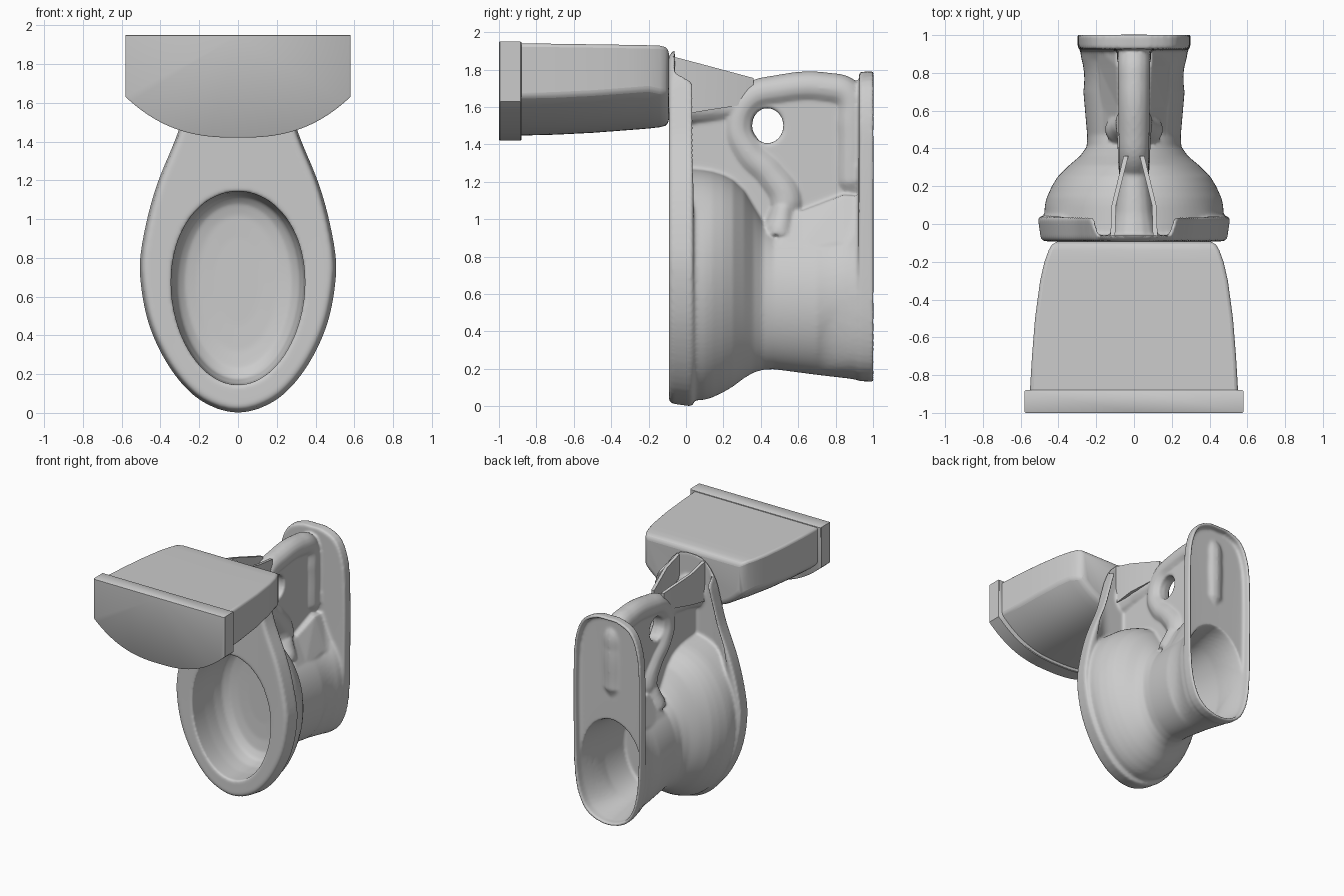
import bpy, bmesh, math

if "Cube" in bpy.data.objects:
    bpy.data.objects.remove(bpy.data.objects["Cube"])

N = 48  # samples per half outline


def activate(obj):
    bpy.ops.object.select_all(action='DESELECT')
    obj.select_set(True)
    bpy.context.view_layer.objects.active = obj


def loft(name, rings, bevel=0, angle=40):
    """Skin a closed surface through rings of equal length, capped at both ends."""
    bm = bmesh.new()
    vs = [[bm.verts.new(p) for p in r] for r in rings]
    k = len(vs[0])
    for a, b in zip(vs, vs[1:]):
        for i in range(k):
            j = (i + 1) % k
            bm.faces.new((a[i], a[j], b[j], b[i]))
    bm.faces.new(vs[0])
    bm.faces.new(vs[-1])
    bmesh.ops.recalc_face_normals(bm, faces=bm.faces)
    me = bpy.data.meshes.new(name)
    bm.to_mesh(me)
    bm.free()
    obj = bpy.data.objects.new(name, me)
    bpy.context.collection.objects.link(obj)
    activate(obj)
    bpy.ops.object.shade_smooth_by_angle(angle=math.radians(angle))
    if bevel:
        m = obj.modifiers.new("bevel", 'BEVEL')
        m.width, m.segments, m.limit_method = bevel, 3, 'ANGLE'
        m.angle_limit = math.radians(35)
    return obj


def mirror_ring(half):
    return half + [(-x, z) for x, z in half[-2:0:-1]]


def spline_outline(pts):
    """Smooth, evenly spaced closed outline from a half profile of (x, z)."""
    p = [(-pts[1][0], pts[1][1])] + pts + [(-pts[-2][0], pts[-2][1])]
    dense = []
    for i in range(1, len(p) - 2):
        for s in range(20):
            t = s / 20
            dense.append(tuple(
                0.5 * (2*b + (c-a)*t + (2*a-5*b+4*c-d)*t*t + (3*b-a-3*c+d)*t**3)
                for a, b, c, d in zip(p[i-1], p[i], p[i+1], p[i+2])))
    dense.append(pts[-1])
    cum = [0]
    for a, b in zip(dense, dense[1:]):
        cum.append(cum[-1] + math.dist(a, b))
    half, j = [], 0
    for i in range(N + 1):
        s = cum[-1] * i / N
        while j < len(cum) - 2 and cum[j + 1] < s:
            j += 1
        f = (s - cum[j]) / (cum[j + 1] - cum[j])
        half.append(tuple(a + (b - a) * f for a, b in zip(dense[j], dense[j + 1])))
    return mirror_ring(half)


def oval(y, z0, z1, w, egg=0.0):
    half = []
    for i in range(N + 1):
        t = math.pi * i / N
        half.append((w * math.sin(t), (z0 + z1) / 2 - (z1 - z0) / 2 * math.cos(t)
                     + egg * math.sin(t) ** 2))
    return place(mirror_ring(half), y)


def place(ring, y):
    return [(x, y(z) if callable(y) else y, z) for x, z in ring]


def inset(ring, d):
    w = max(x for x, z in ring)
    z0, z1 = min(z for x, z in ring), max(z for x, z in ring)
    c, h = (z0 + z1) / 2, (z1 - z0) / 2
    return [(x * (1 - d / w), c + (z - c) * (1 - d / h)) for x, z in ring]


def drop(za, zb, top=0.04, low=-0.06):
    """Depth that steps from top to low as z passes from za to zb."""
    def y(z):
        t = min(1, max(0, (z - za) / (zb - za)))
        return top + (low - top) * t * t * (3 - 2 * t)
    return y


def skirt(ring, z1, zs=.6):
    """Foot outline below zs, closed by a rounded top at z1."""
    zt = max(z for x, z in ring)
    out = []
    for x, z in ring:
        if z > zs:
            s = math.sin((z - zs) / (zt - zs) * math.pi / 2)
            z = zs + (z1 - zs) * s
            x = math.copysign(.295 * math.sqrt(max(0, 1 - s * s)), x)
        out.append((x, z))
    return out


# Bowl, rim, hollow deck, pedestal skirt and foot as one continuous skin
rim = spline_outline([(0, 0), (.13, .03), (.25, .108), (.37, .26), (.465, .47), (.507, .72),
                      (.487, .92), (.422, 1.17), (.317, 1.43), (.267, 1.6), (.217, 1.76),
                      (.12, 1.88), (0, 1.905)])
foot = spline_outline([(0, .13), (.15, .17), (.24, .28), (.29, .5), (.3, .9), (.3, 1.3),
                       (.285, 1.55), (.22, 1.72), (.1, 1.785), (0, 1.79)])
rings = [oval(*a) for a in [
    (.305, .45, .9, .12), (.3, .32, 1.02, .21, .01), (.285, .23, 1.08, .275, .02),
    (.25, .175, 1.12, .315, .03), (.17, .152, 1.135, .337, .03), (.06, .145, 1.14, .345, .03),
    (-.075, .145, 1.143, .345, .03), (-.09, .145, 1.14, .342, .03)]]
rings += [
    place(inset(rim, .03), -.092),
    place(inset(rim, .014), -.075),
    place(rim, drop(1.73, 1.78, .02, -.065)),
    place(inset(rim, .004), drop(1.73, 1.78)),
    place(inset(rim, .022), drop(1.73, 1.78)),
    place(inset(rim, .04), drop(1.2, 1.4)),
    [(x, drop(1.05, 1.24)(z), z) for x, _, z in oval(0, .03, 1.28, .475, .06)]]
rings += [oval(*a) for a in [
    (.1, .035, 1.265, .472, .05), (.14, .047, 1.258, .462, .05), (.2, .075, 1.24, .435, .045),
    (.25, .105, 1.215, .405, .04), (.31, .15, 1.16, .345, .02), (.36, .18, 1.08, .285),
    (.41, .195, 1.0, .25), (.47, .198, .95, .248), (.7, .168, .95, .268)]]
rings += [
    place(inset(skirt(foot, 1.0), .018), .87),
    place(inset(skirt(foot, 1.05), .01), .92),
    place(inset(foot, .005), .925),
    place(inset(foot, .003), .95), place(foot, 1.005),
    place(inset(foot, .022), 1.005), place(inset(foot, .026), .95),
    place(inset(skirt(foot, .98), .028), .945),
    oval(.7, .2, .915, .238), oval(.47, .235, .89, .215)]
body = loft("bowl_and_pedestal", rings)


# Tank and lid: flat top with a curved belly
def tank_ring(y, w, zb, zt, rise=.21):
    half = [(w * i / 20, zb + rise * (i / 20) ** 2.6) for i in range(21)]
    return place(mirror_ring(half + [(w, zt), (0, zt)]), y)


loft("tank", [tank_ring(*a) for a in [
    (-.9, .552, 1.447, 1.94), (-.7, .54, 1.452, 1.938), (-.5, .524, 1.462, 1.935),
    (-.3, .497, 1.477, 1.932), (-.2, .474, 1.485, 1.93), (-.14, .452, 1.492, 1.928, .19),
    (-.11, .435, 1.5, 1.92, .18), (-.092, .405, 1.515, 1.905, .17)]], bevel=.018)
loft("tank_lid", [tank_ring(*a) for a in [
    (-1, .574, 1.426, 1.946), (-.995, .58, 1.42, 1.95), (-.885, .58, 1.42, 1.95),
    (-.88, .575, 1.425, 1.946)]])


# Curves converted to mesh
def curve_object(name, dims):
    cu = bpy.data.curves.new(name, 'CURVE')
    cu.dimensions = dims
    obj = bpy.data.objects.new(name, cu)
    bpy.context.collection.objects.link(obj)
    return obj, cu


def to_mesh(obj):
    activate(obj)
    bpy.ops.object.convert(target='MESH')
    return bpy.context.view_layer.objects.active


def pipe(name, pts, depth=.1):
    """Round tube through (y, z, radius) points on the centre plane."""
    obj, cu = curve_object(name, '3D')
    cu.bevel_depth, cu.bevel_resolution, cu.resolution_u = depth, 6, 10
    cu.use_fill_caps = True
    sp = cu.splines.new('BEZIER')
    sp.bezier_points.add(len(pts) - 1)
    for b, (y, z, r) in zip(sp.bezier_points, pts):
        b.co, b.radius = (0, y, z), r / depth
        b.handle_left_type = b.handle_right_type = 'AUTO'
    return to_mesh(obj)


def plate(name, loops, half_width):
    """Flat plate in the y-z plane; further loops are holes."""
    obj, cu = curve_object(name, '2D')
    cu.fill_mode, cu.extrude = 'BOTH', half_width
    for pts in loops:
        sp = cu.splines.new('POLY')
        sp.points.add(len(pts) - 1)
        for q, (y, z) in zip(sp.points, pts):
            q.co = (y, z, 0, 1)
        sp.use_cyclic_u = True
    obj.rotation_euler = (math.pi / 2, 0, math.pi / 2)
    return to_mesh(obj)


# Trapway: up from the bowl, over the bend and down behind
parts = [pipe("trapway", [
    (.5, 1.0, .085), (.535, 1.09, .1), (.45, 1.24, .09), (.33, 1.36, .085), (.275, 1.5, .08),
    (.34, 1.64, .08), (.5, 1.69, .083), (.75, 1.7, .085), (.865, 1.66, .088),
    (.885, 1.5, .092), (.885, 1.2, .09), (.89, 1.14, .06)])]
# Flared neck where the trapway leaves the bowl
parts.append(loft("trapway_neck", [
    [(r * math.cos(t) * .95, y + r * .62 * math.sin(t), z)
     for t in [2 * math.pi * i / 40 for i in range(40)]]
    for y, z, r in [(.5, .92, .165), (.5, .965, .155), (.51, 1.01, .135), (.52, 1.07, .112)]]))
# Water inlet from deck to trapway
parts.append(pipe("water_inlet", [(-.065, 1.6, .13), (.06, 1.6, .1), (.3, 1.6, .07)]))
# Central web with the through hole, and the saddle on the pedestal
hole = [(.435 + .086 * math.cos(a), 1.5 + .094 * math.sin(a))
        for a in [2 * math.pi * i / 32 for i in range(32)]]
parts.append(plate("web", [[(-.065, 1.24), (.25, 1.18), (.42, .96), (.93, 1.0), (.93, 1.72),
                            (.35, 1.68), (.3, 1.62), (-.065, 1.62)], hole], .05))
parts.append(loft("pedestal_saddle", [
    [(-w, y, z0), (0, y, z0 + .075), (w, y, z0), (.5 * w, y, z1), (-.5 * w, y, z1)]
    for y, w, z0, z1 in
    [(.5, .165, .855, 1.02), (.62, .17, .855, 1.045), (.84, .19, .87, 1.13),
     (.94, .2, .9, 1.12)]]))

# Blend the ceramic pieces into one cast body with soft fillets
activate(body)
for p in parts:
    p.select_set(True)
bpy.ops.object.join()
remesh = body.modifiers.new("cast", 'REMESH')
remesh.mode, remesh.voxel_size, remesh.use_smooth_shade = 'VOXEL', .0105, True
soft = body.modifiers.new("soften", 'SMOOTH')
soft.factor, soft.iterations = .5, 6

# Pair of converging deck gussets
for side, label in ((1, "right"), (-1, "left")):
    ends = [(-.07, .1, .125, 1.55, 1.87), (.1, .095, .118, 1.58, 1.825),
            (.36, .03, .055, 1.62, 1.755)]
    loft("gusset_" + label, [[(side * a, y, z0), (side * b, y, z0), (side * b, y, z1),
                              (side * a, y, z1)] for y, a, b, z0, z1 in ends])
